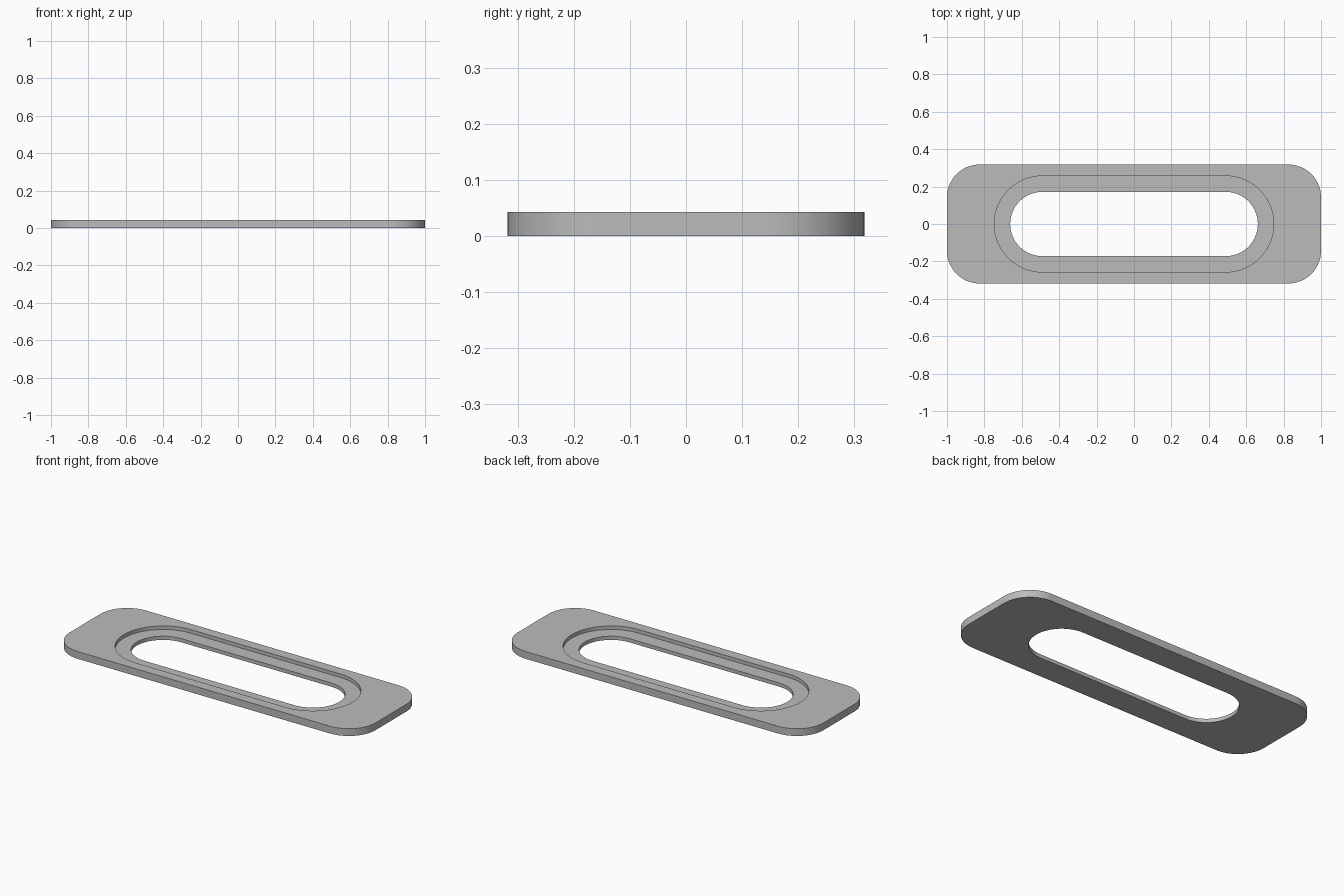
import bpy, bmesh, math

cube = bpy.data.objects.get("Cube")
if cube:
    bpy.data.objects.remove(cube, do_unlink=True)

HEIGHT, LEDGE = 0.043, 0.022
CORNER_STEPS = 16


def outline(bm, half_x, half_y, radius, z):
    """Rounded rectangle as a ring of vertices, counter-clockwise."""
    ring = []
    for quarter, (sx, sy) in enumerate([(1, 1), (-1, 1), (-1, -1), (1, -1)]):
        for i in range(CORNER_STEPS + 1):
            a = (quarter + i / CORNER_STEPS) * math.pi / 2
            ring.append(bm.verts.new((sx * (half_x - radius) + radius * math.cos(a),
                                      sy * (half_y - radius) + radius * math.sin(a), z)))
    return ring


def bridge(bm, a, b):
    n = len(a)
    for i in range(n):
        j = (i + 1) % n
        bm.faces.new((a[i], a[j], b[j], b[i]))


# Outer edge, recessed slot and through slot: half length, half width, radius
plate = (1.0, 0.318, 0.175)
recess = (0.747, 0.257, 0.257)
slot = (0.662, 0.172, 0.172)

# Cross-section swept around the plate, from the outer bottom edge inwards
bm = bmesh.new()
section = [(plate, 0), (plate, HEIGHT), (recess, HEIGHT),
           (recess, LEDGE), (slot, LEDGE), (slot, 0)]
rings = [outline(bm, *shape, z) for shape, z in section]
for k, ring in enumerate(rings):
    bridge(bm, ring, rings[(k + 1) % len(rings)])
bmesh.ops.remove_doubles(bm, verts=bm.verts[:], dist=1e-5)
bmesh.ops.recalc_face_normals(bm, faces=bm.faces[:])

mesh = bpy.data.meshes.new("slotted_plate")
bm.to_mesh(mesh)
bm.free()
obj = bpy.data.objects.new("slotted_plate", mesh)
bpy.context.collection.objects.link(obj)

# Plain grey finish
grey = bpy.data.materials.new("plain_grey")
grey.use_nodes = True
colour = (0.5, 0.5, 0.5, 1)
grey.diffuse_color = colour
next(n for n in grey.node_tree.nodes
     if n.type == 'BSDF_PRINCIPLED').inputs["Base Color"].default_value = colour
mesh.materials.append(grey)

# Smooth rounded walls, crisp rims
bpy.ops.object.select_all(action='DESELECT')
obj.select_set(True)
bpy.context.view_layer.objects.active = obj
bpy.ops.object.shade_smooth_by_angle(angle=math.radians(30))
